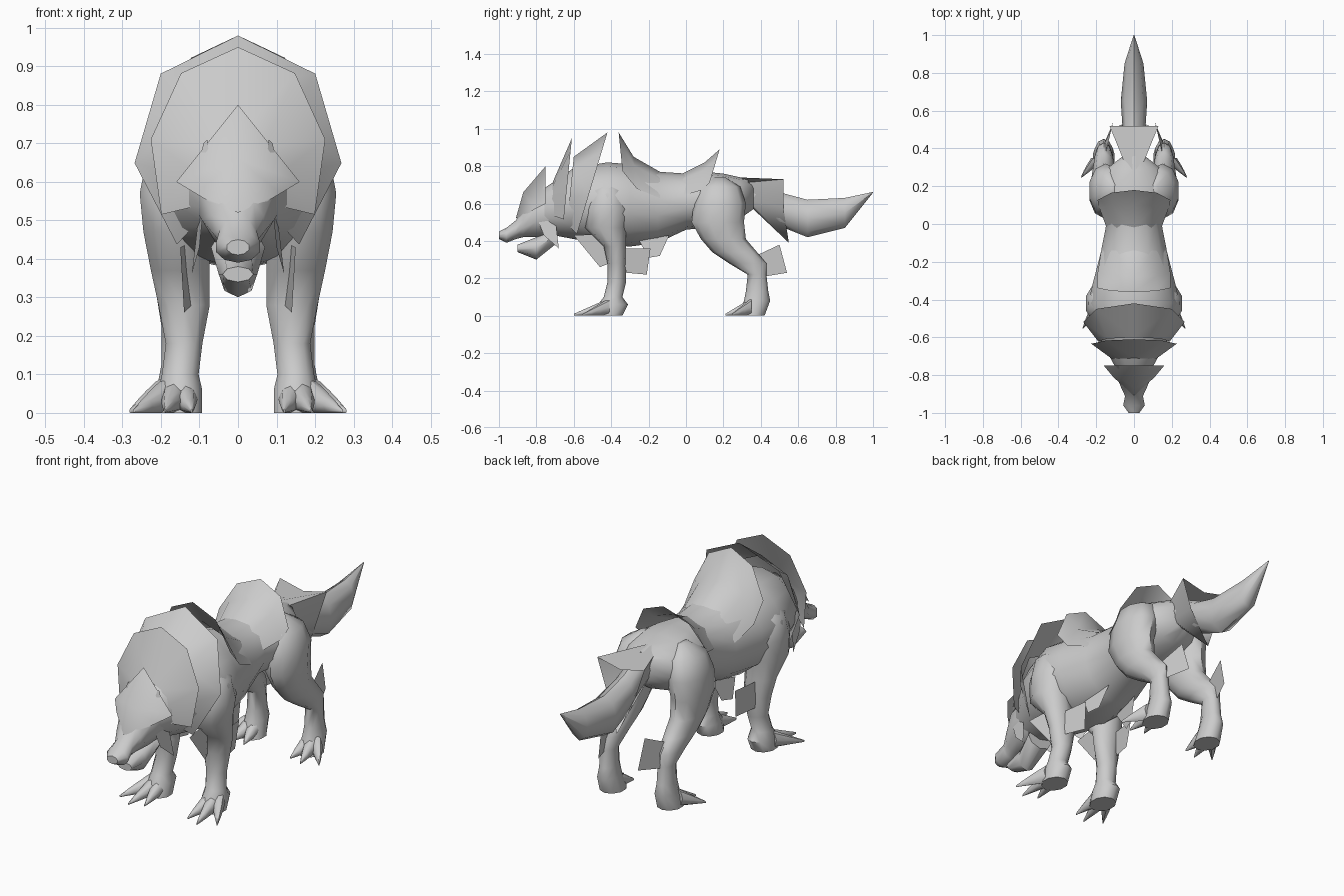
import bpy, bmesh, math
from mathutils import Vector

old = bpy.data.objects.get("Cube")
if old:
    bpy.data.objects.remove(old, do_unlink=True)

grey = (.6, .6, .6, 1)
fur = bpy.data.materials.new("grey fur")
fur.use_nodes = True
fur.diffuse_color = grey
fur.node_tree.nodes["Principled BSDF"].inputs["Base Color"].default_value = grey

UP = Vector((0, 0, 1))
BACK = Vector((0, 1, 0))


def finish(name, bm, mirror):
    """Turn the bmesh into a smooth shaded, fur coloured object."""
    mesh = bpy.data.meshes.new(name)
    bm.to_mesh(mesh)
    bm.free()
    mesh.materials.append(fur)
    mesh.polygons.foreach_set("use_smooth", [True] * len(mesh.polygons))
    mesh.set_sharp_from_angle(angle=math.radians(50))
    part = bpy.data.objects.new(name, mesh)
    bpy.context.collection.objects.link(part)
    if mirror:
        part.modifiers.new("Mirror", "MIRROR")


def loft(name, rings, depth_axis, sides=10, mirror=False):
    """Skin elliptical rings, each given as centre, half width and half depth."""
    bm = bmesh.new()
    across = Vector((1, 0, 0))
    loops = []
    for centre, width, depth in rings:
        loop = []
        for i in range(sides):
            turn = math.tau * i / sides
            offset = across * width * math.sin(turn) + depth_axis * depth * math.cos(turn)
            loop.append(bm.verts.new(Vector(centre) + offset))
        loops.append(loop)
    for near, far in zip(loops, loops[1:]):
        for i in range(sides):
            bm.faces.new((near[i - 1], near[i], far[i], far[i - 1]))
    bm.faces.new(loops[0])
    bm.faces.new(loops[-1])
    bmesh.ops.recalc_face_normals(bm, faces=bm.faces)
    finish(name, bm, mirror)


def lengthwise(name, *profile, sides=10):
    """Loft along the spine from (y, z, half width, half height) rings."""
    loft(name, [((0, y, z), width, height) for y, z, width, height in profile], UP, sides)


def leg(name, *profile):
    """Loft a mirrored leg downwards from (x, y, z, half width, half depth) rings."""
    loft(name, [((x, y, z), width, depth) for x, y, z, width, depth in profile],
         BACK, mirror=True)


def paw(name, x, y, reach):
    """Three toes fanning outwards, each tapering to a low claw."""
    for label, spread, length in (("inner", -.03, .85), ("middle", .04, 1), ("outer", .12, .75)):
        rings = []
        for step in range(4):
            t = step / 3
            taper = .042 * (1 - t) + .005
            centre = (x + spread * (t + .3) / 1.3, y - reach * length * t, taper)
            rings.append((centre, taper * .5 + .015 * (1 - t * t), taper))
        loft(f"{name}_{label}_toe", rings, UP, sides=8, mirror=True)


def sheet(name, *rows):
    """Thin fur flap skinned between rows of points, mirrored to the other side."""
    bm = bmesh.new()
    grid = [[bm.verts.new(point) for point in row] for row in rows]
    for near, far in zip(grid, grid[1:]):
        for i in range(len(near) - 1):
            bm.faces.new((near[i], near[i + 1], far[i + 1], far[i]))
    finish(name, bm, True)


def arc(y, z, width, height, lean, span, steps):
    """Half arch from its top down one side; lean shifts y as it drops."""
    points = []
    for i in range(steps + 1):
        turn = math.radians(span * i / steps)
        drop = height * (1 - math.cos(turn))
        points.append((width * math.sin(turn), y + lean * drop, z + height - drop))
    return points


def collar(name, span, steps, *arches):
    sheet(name, *[arc(*arch, span, steps) for arch in arches])


# Torso, head and tail
lengthwise("torso", (-.76, .56, .1, .12), (-.6, .6, .19, .19), (-.42, .6, .25, .22),
           (-.3, .59, .22, .22), (-.15, .58, .18, .19), (0, .61, .15, .15),
           (.1, .62, .19, .15), (.2, .62, .21, .14), (.29, .63, .15, .11),
           (.36, .65, .06, .08), sides=14)
lengthwise("head", (-.7, .56, .11, .13), (-.8, .54, .1, .12), (-.87, .49, .07, .07),
           (-.91, .46, .05, .05), (-.96, .43, .06, .04), (-1, .43, .03, .02))
lengthwise("lower_jaw", (-.7, .43, .07, .05), (-.8, .36, .05, .06), (-.9, .36, .04, .02), sides=8)
lengthwise("tail", (.28, .67, .06, .06), (.4, .64, .05, .07), (.5, .57, .06, .09),
           (.65, .52, .07, .1), (.85, .55, .05, .08), (1, .66, .002, .002), sides=8)

# Legs and paws
leg("front_leg", (.14, -.42, .74, .02, .03), (.16, -.42, .67, .08, .09),
    (.16, -.42, .57, .1, .12), (.16, -.43, .47, .09, .11), (.15, -.38, .37, .08, .06),
    (.14, -.37, .28, .07, .05), (.14, -.37, .18, .05, .05), (.15, -.39, .1, .05, .05),
    (.15, -.39, .06, .06, .08), (.15, -.41, 0, .06, .07))
leg("hind_leg", (.11, .18, .74, .02, .03), (.13, .18, .69, .08, .11),
    (.15, .18, .6, .09, .14), (.16, .17, .5, .08, .14), (.16, .2, .41, .07, .12),
    (.16, .26, .34, .06, .12), (.16, .33, .28, .05, .1), (.16, .38, .22, .04, .05),
    (.16, .38, .13, .04, .06), (.16, .38, .08, .05, .07), (.16, .35, 0, .06, .07))
paw("front_paw", .15, -.41, .19)
paw("hind_paw", .16, .35, .14)

# Mane collars and back crests, as arches of fur
collar("rear_mane", 144, 3, (-.6, .65, .19, .2, -.1), (-.42, .68, .27, .3, -.3))
collar("front_mane", 120, 3, (-.71, .6, .11, .12, -.1), (-.61, .66, .23, .29, -.1))
collar("shoulder_crest", 75, 2, (-.36, .7, .2, .28, .1), (-.28, .62, .2, .23, .1),
       (-.14, .58, .18, .19, 0))
collar("hip_crest", 75, 2, (-.02, .6, .15, .16, 0), (.1, .62, .19, .2, -.1),
       (.18, .65, .2, .24, -.3))

# Brow, ears and cheeks
sheet("brow_crest",
      [(0, -.91, .52), (.06, -.85, .54)],
      [(0, -.87, .66), (.11, -.81, .57)],
      [(0, -.75, .8), (.16, -.75, .6)])
sheet("ear", [(.07, -.8, .63), (.11, -.77, .6)], [(.08, -.75, .71), (.09, -.75, .7)])
sheet("cheek_tuft", [(.1, -.7, .53), (.09, -.8, .53)], [(.12, -.68, .36), (.1, -.76, .43)])

# Tail sleeve
sheet("tail_sleeve",
      [(0, .27, .74), (.04, .3, .71), (.04, .33, .62), (0, .36, .57)],
      [(0, .52, .7), (.13, .52, .73), (.08, .52, .58), (0, .55, .39)])

# Tufts hanging on the legs
sheet("chest_tuft", [(.13, -.42, .44), (.15, -.6, .43)], [(.12, -.41, .28), (.14, -.46, .26)])
sheet("belly_tuft", [(.08, -.09, .43), (.1, -.25, .4)], [(.1, -.14, .32), (.12, -.2, .31)])
sheet("elbow_tuft", [(.14, -.19, .36), (.16, -.34, .36)], [(.13, -.21, .22), (.16, -.32, .23)])
sheet("hock_tuft", [(.12, .5, .38), (.16, .33, .3)], [(.11, .54, .23), (.16, .42, .21)])
